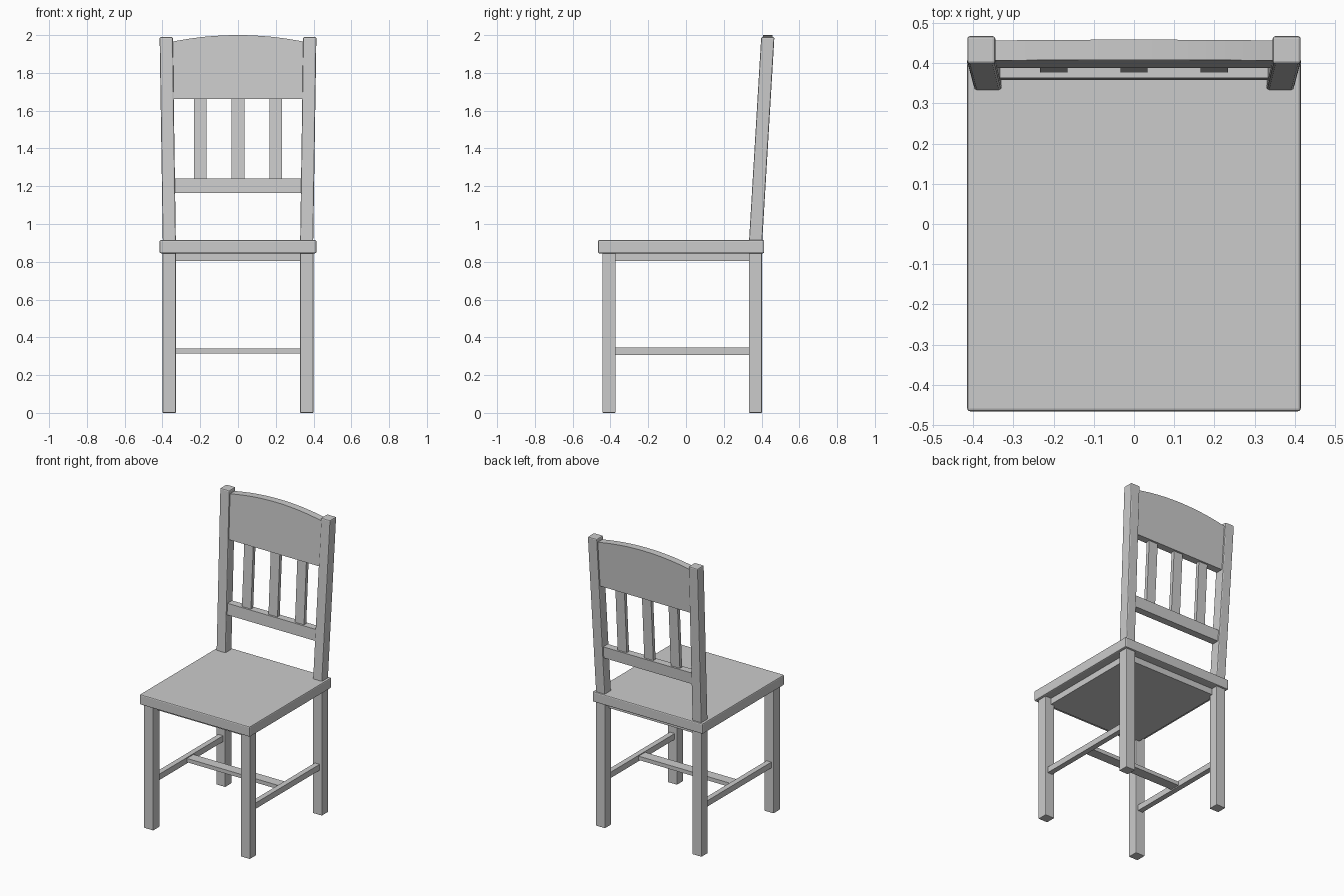
import bpy, bmesh

if "Cube" in bpy.data.objects:
    bpy.data.objects.remove(bpy.data.objects["Cube"])


def back_y(z):
    """Centre line of the raked backrest at height z."""
    return 0.369 + (z - 0.915) * 0.0596


def finish(name, bm, bevel=0.0):
    bmesh.ops.recalc_face_normals(bm, faces=bm.faces)
    mesh = bpy.data.meshes.new(name)
    bm.to_mesh(mesh)
    bm.free()
    obj = bpy.data.objects.new(name, mesh)
    bpy.context.collection.objects.link(obj)
    if bevel:
        mod = obj.modifiers.new("soft_edges", 'BEVEL')
        mod.width = bevel
        mod.segments = 2
    return obj


def box(name, x, y, z, bevel=0.0):
    """Box from (min, max) pairs."""
    bm = bmesh.new()
    bmesh.ops.create_cube(bm, size=1)
    for v in bm.verts:
        v.co = [r[0] if c < 0 else r[1] for c, r in zip(v.co, (x, y, z))]
    return finish(name, bm, bevel)


def raked(name, outline, thickness, bevel=0.0):
    """Plate with an x-z outline that leans along the backrest."""
    bm = bmesh.new()
    h = thickness / 2
    front = [bm.verts.new((x, back_y(z) - h, z)) for x, z in outline]
    back = [bm.verts.new((x, back_y(z) + h, z)) for x, z in outline]
    bm.faces.new(front)
    bm.faces.new(back[::-1])
    n = len(outline)
    for i in range(n):
        j = (i + 1) % n
        bm.faces.new((front[i], back[i], back[j], front[j]))
    return finish(name, bm, bevel)


# Seat and the frame beneath it
box("seat", (-0.415, 0.415), (-0.466, 0.414), (0.845, 0.915), 0.007)
box("seat_frame", (-0.355, 0.355), (-0.395, 0.357), (0.803, 0.85))

for s, side in ((-1, "left"), (1, "right")):
    # Legs
    xs = sorted((s * 0.329, s * 0.399))
    box(f"front_leg_{side}", xs, (-0.442, -0.373), (0, 0.85), 0.004)
    box(f"back_leg_{side}", xs, (0.333, 0.402), (0, 0.85), 0.004)
    # Side stretcher
    box(f"side_stretcher_{side}", sorted((s * 0.346, s * 0.382)),
        (-0.38, 0.34), (0.306, 0.346))
    # Splayed back post
    raked(f"back_post_{side}",
          [(s * 0.329, 0.9), (s * 0.398, 0.9), (s * 0.415, 1.99), (s * 0.345, 1.99)],
          0.07, 0.007)

# Cross stretcher
box("cross_stretcher", (-0.355, 0.355), (-0.055, 0.015), (0.314, 0.34))

# Lower back rail
raked("lower_back_rail",
      [(-0.345, 1.163), (0.345, 1.163), (0.345, 1.24), (-0.345, 1.24)], 0.05)

# Crest rail with arched top
arch = [(0.36 * t / 8, 2.0 - 0.037 * (t / 8) ** 2) for t in range(8, -9, -1)]
raked("crest_rail", [(-0.36, 1.662), (0.36, 1.662)] + arch, 0.05)

# Back slats
for i, cx in enumerate((-0.2, 0, 0.2)):
    raked(f"back_slat_{i + 1}",
          [(cx - 0.034, 1.23), (cx + 0.034, 1.23), (cx + 0.034, 1.67), (cx - 0.034, 1.67)],
          0.024)
